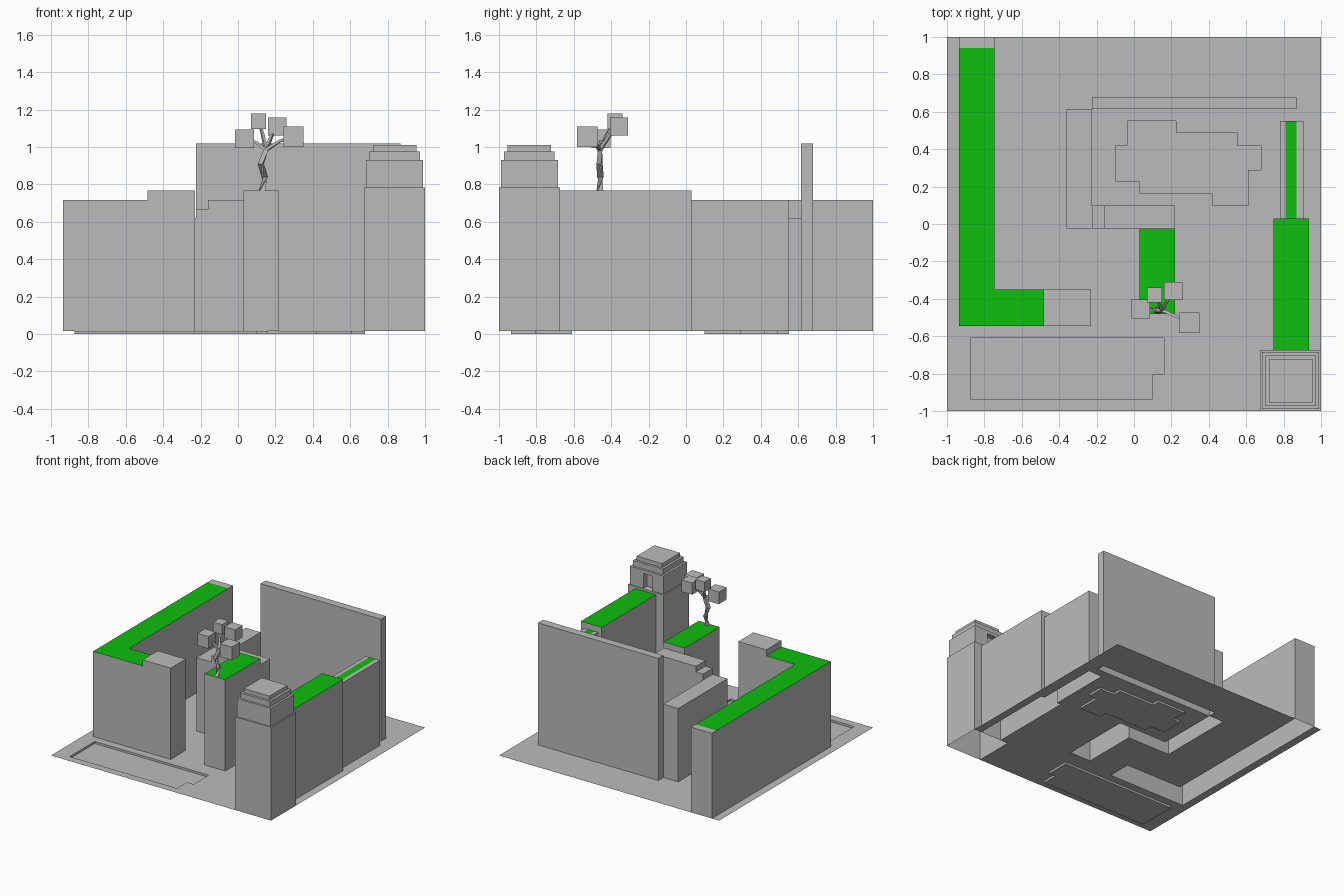
import bpy, bmesh, math
from mathutils import Vector, Matrix

if "Cube" in bpy.data.objects:
    bpy.data.objects.remove(bpy.data.objects["Cube"])

G = 0.017          # ground level
STONE, GRASS = 0, 1


def material(name, rgb):
    m = bpy.data.materials.new(name)
    m.diffuse_color = (*rgb, 1)
    m.use_nodes = True
    m.node_tree.nodes["Principled BSDF"].inputs["Base Color"].default_value = m.diffuse_color
    return m


MATS = [material("stone grey", (0.5, 0.5, 0.5)),
        material("grass green", (0.004, 0.52, 0.004))]


def finish(name, bm):
    me = bpy.data.meshes.new(name)
    bm.to_mesh(me)
    bm.free()
    for m in MATS:
        me.materials.append(m)
    ob = bpy.data.objects.new(name, me)
    bpy.context.collection.objects.link(ob)
    return ob


def terrain(name, rects, base=G):
    """Stepped open-bottomed sheet. rects: (x0, x1, y0, y1, height, colour);
    later ones override earlier ones, height None leaves a hole."""
    xs = sorted({v for r in rects for v in r[:2]})
    ys = sorted({v for r in rects for v in r[2:4]})

    def cell(i, j):
        if 0 <= i < len(xs) - 1 and 0 <= j < len(ys) - 1:
            x, y = (xs[i] + xs[i + 1]) / 2, (ys[j] + ys[j + 1]) / 2
            for r in reversed(rects):
                if r[0] < x < r[1] and r[2] < y < r[3]:
                    return r[4], r[5]
        return base, STONE

    bm = bmesh.new()

    def face(pts, mat):
        bm.faces.new([bm.verts.new(p) for p in pts]).material_index = mat

    for i in range(len(xs) - 1):
        for j in range(len(ys) - 1):
            h, mat = cell(i, j)
            if h is None or h == base:
                continue
            c = [(xs[i], ys[j]), (xs[i + 1], ys[j]),
                 (xs[i + 1], ys[j + 1]), (xs[i], ys[j + 1])]
            face([(x, y, h) for x, y in c], mat)
            for k, (di, dj) in enumerate([(0, -1), (1, 0), (0, 1), (-1, 0)]):
                low = cell(i + di, j + dj)[0]
                if low is not None and low < h:
                    a, b = c[k], c[(k + 1) % 4]
                    face([(*a, low), (*b, low), (*b, h), (*a, h)], STONE)
    bmesh.ops.remove_doubles(bm, verts=bm.verts, dist=1e-5)
    bmesh.ops.dissolve_limit(bm, angle_limit=0.01, verts=bm.verts,
                             edges=bm.edges, delimit={'MATERIAL'})
    return finish(name, bm)


def box(name, x0, x1, y0, y1, z0, z1):
    bm = bmesh.new()
    mat = (Matrix.Translation(((x0 + x1) / 2, (y0 + y1) / 2, (z0 + z1) / 2))
           @ Matrix.Diagonal((x1 - x0, y1 - y0, z1 - z0, 1)))
    bmesh.ops.create_cube(bm, size=1, matrix=mat)
    return finish(name, bm)


def limb(name, pts, r0, r1):
    """Square-section tapering limb through the points."""
    bm = bmesh.new()
    pts = [Vector(p) for p in pts]
    rings = []
    for i, p in enumerate(pts):
        d = pts[min(i + 1, len(pts) - 1)] - pts[max(i - 1, 0)]
        q = d.to_track_quat('Z', 'Y')
        r = r0 + (r1 - r0) * i / (len(pts) - 1)
        rings.append([bm.verts.new(p + q @ Vector((r * sx, r * sy, 0)))
                      for sx, sy in [(-1, -1), (1, -1), (1, 1), (-1, 1)]])
    for a, b in zip(rings, rings[1:]):
        for k in range(4):
            n = (k + 1) % 4
            bm.faces.new((a[k], a[n], b[n], b[k]))
    bm.faces.new(rings[0][::-1])
    bm.faces.new(rings[-1])
    return finish(name, bm)


# Wall footprints
left_wall = [(-0.935, -0.745, 0.94, 1.0, 0.717, STONE),
             (-0.935, -0.745, -0.545, 0.94, 0.717, GRASS),
             (-0.745, -0.485, -0.545, -0.35, 0.717, GRASS),
             (-0.485, -0.23, -0.545, -0.35, 0.767, STONE)]
centre_wall = [(-0.225, 0.87, 0.615, 0.68, 1.02, STONE),
               (-0.36, -0.225, -0.025, 0.615, 0.62, STONE),
               (-0.225, -0.16, -0.025, 0.1, 0.67, STONE),
               (-0.16, 0.22, -0.025, 0.1, 0.717, STONE),
               (0.03, 0.22, -0.48, -0.025, 0.767, GRASS)]
right_wall = [(0.78, 0.905, 0.03, 0.55, 0.717, STONE),
              (0.81, 0.87, 0.03, 0.55, 0.717, GRASS),
              (0.745, 0.935, -0.675, 0.03, 0.767, GRASS)]
tower = [(0.675, 1.0, -1.0, -0.675, 0.783, STONE)]

# Sunken pools, as overlapping rectangles
pools = [(-0.875, 0.1, -0.935, -0.61), (0.1, 0.16, -0.805, -0.61),
         (-0.035, 0.225, 0.23, 0.55), (-0.1, 0.03, 0.23, 0.42),
         (0.03, 0.55, 0.165, 0.49), (0.42, 0.61, 0.1, 0.42),
         (0.55, 0.68, 0.29, 0.42)]

# Ground sheet with pools pressed in and openings below the walls
terrain("ground", [(-1, 1, -1, 1, G, STONE)]
        + [(*p, 0.0, STONE) for p in pools]
        + [(*r[:4], None, STONE) for r in left_wall + centre_wall + right_wall + tower],
        base=None)
terrain("left_wall", left_wall)
terrain("centre_wall", centre_wall)
terrain("right_wall", right_wall)
terrain("tower_base", tower)

# Tower room with a doorway onto the wall, then stepped roof
terrain("tower_room", [(0.685, 0.99, -0.99, -0.685, 0.905, STONE),
                       (0.785, 0.865, -0.73, -0.685, 0.783, STONE)], base=0.783)
box("tower_lintel", 0.685, 0.99, -0.99, -0.685, 0.905, 0.932)
box("lower_roof", 0.703, 0.973, -0.973, -0.703, 0.932, 0.977)
box("upper_roof", 0.722, 0.954, -0.954, -0.722, 0.977, 1.01)

# Tree trunk, branches and leaf cubes
fork = (0.15, -0.46, 0.985)
limb("trunk", [(0.13, -0.46, 0.765), (0.143, -0.458, 0.84),
               (0.122, -0.462, 0.91), fork], 0.016, 0.012)
leaves = [((0.035, -0.455, 1.045), 0.1), ((0.11, -0.38, 1.138), 0.082),
          ((0.21, -0.358, 1.11), 0.097), ((0.297, -0.528, 1.055), 0.108)]
for n, (c, s) in enumerate(leaves, 1):
    h = s / 2
    mid = Vector(fork).lerp(Vector(c), 0.5) + Vector((0, 0, 0.012))
    limb(f"branch_{n}", [fork, mid, c], 0.009, 0.005)
    box(f"leaf_cube_{n}", c[0] - h, c[0] + h, c[1] - h, c[1] + h, c[2] - h, c[2] + h)
